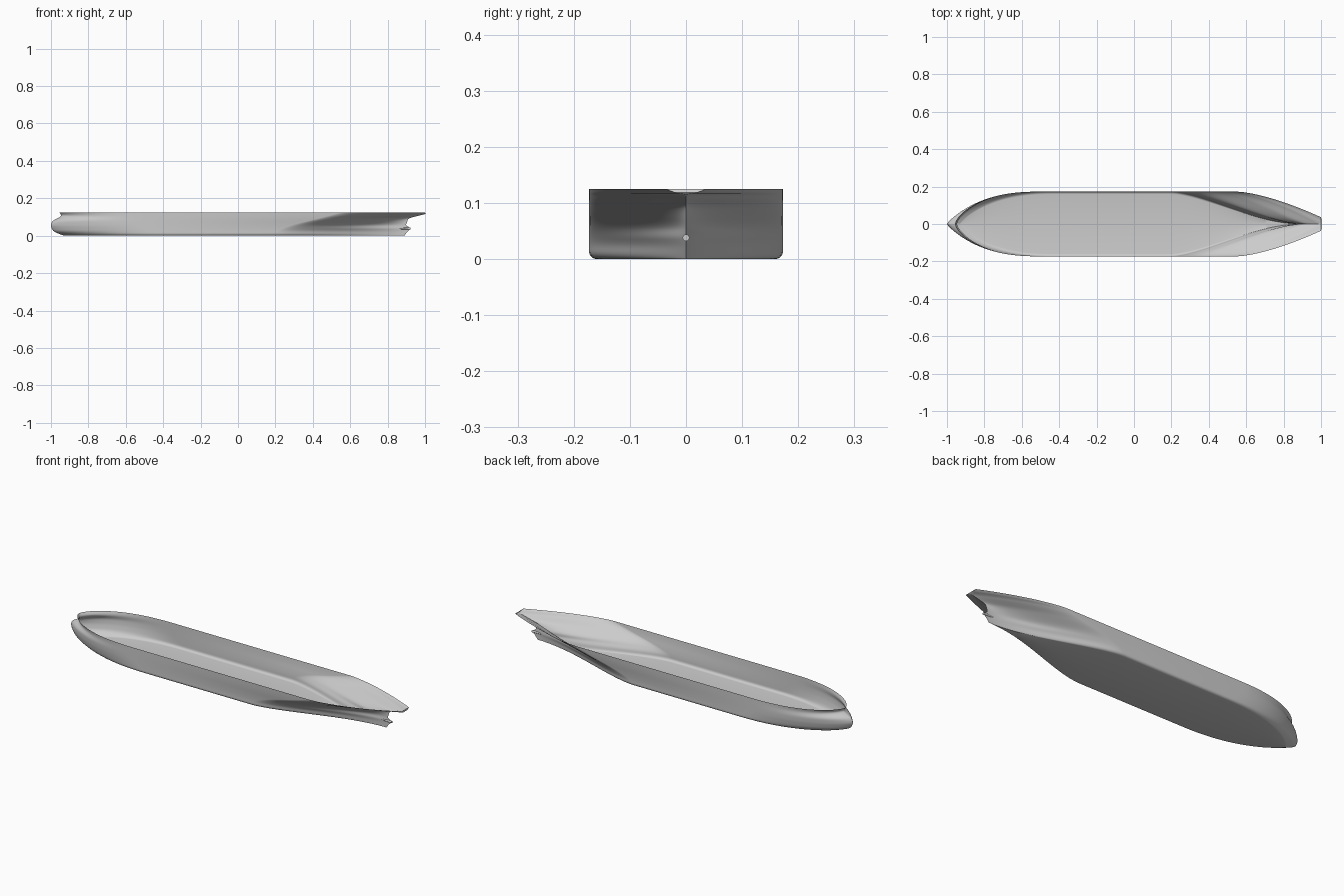
import bpy, bmesh, math

if "Cube" in bpy.data.objects:
    bpy.data.objects.remove(bpy.data.objects["Cube"], do_unlink=True)

HALF_BEAM, DEPTH, BILGE = 0.173, 0.125, 0.014
TRANSOM_LOW, TRANSOM_HALF = 0.115, 0.036

paint = bpy.data.materials.new("hull grey")
paint.use_nodes = True
GREY = (0.6, 0.6, 0.6, 1)
paint.diffuse_color = GREY
paint.node_tree.nodes["Principled BSDF"].inputs["Base Color"].default_value = GREY


def curve(points, z):
    """Smooth cubic through (z, value) points."""
    n = len(points)
    i = max(k for k in range(n - 1) if k == 0 or points[k][0] <= z)

    def slope(k):
        a, b = points[max(k - 1, 0)], points[min(k + 1, n - 1)]
        return (b[1] - a[1]) / (b[0] - a[0])
    (z0, v0), (z1, v1) = points[i], points[i + 1]
    h = z1 - z0
    t = (z - z0) / h
    return ((2 * t**3 - 3 * t**2 + 1) * v0 + (t**3 - 2 * t**2 + t) * h * slope(i)
            + (3 * t**2 - 2 * t**3) * v1 + (t**3 - t**2) * h * slope(i + 1))


# Profiles by height: stem with bulb, stern with propeller notch
stem = [(0, -0.93), (0.02, -0.98), (0.04, -0.996), (0.06, -1.0), (0.08, -0.988),
        (0.1, -0.952), (0.11, -0.946), (0.125, -0.955)]
sternpost = [(0, 0.89), (0.02, 0.905), (0.038, 0.922), (0.045, 0.915), (0.055, 0.9),
             (0.07, 0.903), (0.093, 0.916), (0.104, 0.955), (0.116, 1.0), (0.125, 1.0)]
# Where the parallel middle body begins and ends, and waterline fullness
fore_start = [(0, -0.42), (0.06, -0.5), (0.125, -0.5)]
fore_power = [(0, 0.8), (0.06, 0.85), (0.1, 0.7), (0.125, 0.65)]
aft_start = [(0, 0.2), (0.03, 0.22), (0.06, 0.3), (0.09, 0.42), (0.125, 0.55)]
aft_power = [(0, 1.9), (0.03, 1.9), (0.06, 1.7), (0.09, 1.25), (0.11, 1.0), (0.125, 1.0)]

levels = [BILGE * (1 - math.cos(k * math.pi / 10)) for k in range(6)]
levels += [BILGE + (TRANSOM_LOW - BILGE) * k / 24 for k in range(1, 25)]
levels += [TRANSOM_LOW + (DEPTH - TRANSOM_LOW) * k / 5 for k in range(1, 6)]
STEPS = 32


def waterline(z):
    """Half breadth points at one height, from bow to stern."""
    x_bow, x_fore = curve(stem, z), curve(fore_start, z)
    x_aft, x_end = curve(aft_start, z), curve(sternpost, z)
    p, q = curve(fore_power, z), curve(aft_power, z)
    k = max(0, 1 - z / BILGE)
    beam = HALF_BEAM - BILGE * (1 - math.sqrt(1 - k * k))
    end = TRANSOM_HALF * max(0, (z - TRANSOM_LOW) / (DEPTH - TRANSOM_LOW)) ** 0.6
    line = []
    for i in range(STEPS, -1, -1):
        t = math.sin(i / STEPS * math.pi / 2)
        line.append((x_fore + (x_bow - x_fore) * t, beam * max(0, 1 - t**2.4) ** p, z))
    for i in range(STEPS + 1):
        t = math.sin(i / STEPS * math.pi / 2) * 0.5 + i / STEPS * 0.5
        y = end + (beam - end) * max(0, 1 - t**1.5) ** q
        line.append((x_aft + (x_end - x_aft) * t, y, z))
    return line


# Open hull shell: bottom, side and transom of one half, then mirrored
bm = bmesh.new()
rows = [[bm.verts.new(co) for co in waterline(z)] for z in levels]
keel = [bm.verts.new((v.co.x, 0, 0)) for v in rows[0]]
rows.insert(0, keel)
for low, high in zip(rows, rows[1:]):
    for i in range(len(low) - 1):
        bm.faces.new((low[i], high[i], high[i + 1], low[i + 1]))
ends = [row[-1] for row in rows if row[-1].co.z > TRANSOM_LOW - 1e-6]
centre = [bm.verts.new((v.co.x, 0, v.co.z)) for v in ends]
for i in range(len(ends) - 1):
    bm.faces.new((ends[i], ends[i + 1], centre[i + 1], centre[i]))
other = bmesh.ops.duplicate(bm, geom=bm.verts[:] + bm.edges[:] + bm.faces[:])["geom"]
for v in other:
    if isinstance(v, bmesh.types.BMVert):
        v.co.y *= -1
bmesh.ops.reverse_faces(bm, faces=[f for f in other if isinstance(f, bmesh.types.BMFace)])
bmesh.ops.remove_doubles(bm, verts=bm.verts[:], dist=1e-5)
bmesh.ops.dissolve_degenerate(bm, edges=bm.edges[:], dist=1e-6)
bmesh.ops.recalc_face_normals(bm, faces=bm.faces[:])
low_face = min(bm.faces, key=lambda f: f.calc_center_median().z + abs(f.calc_center_median().x))
if low_face.normal.z > 0:
    bmesh.ops.reverse_faces(bm, faces=bm.faces[:])


def add_part(name, bm):
    mesh = bpy.data.meshes.new(name)
    bm.to_mesh(mesh)
    bm.free()
    obj = bpy.data.objects.new(name, mesh)
    bpy.context.collection.objects.link(obj)
    mesh.materials.append(paint)
    bpy.ops.object.select_all(action="DESELECT")
    obj.select_set(True)
    bpy.context.view_layer.objects.active = obj
    bpy.ops.object.shade_smooth_by_angle(angle=math.radians(40))
    return obj


add_part("hull", bm)

# Propeller shaft boss
bm = bmesh.new()
bmesh.ops.create_cone(bm, cap_ends=True, segments=20, radius1=0.004, radius2=0.006, depth=0.06)
boss = add_part("shaft_boss", bm)
boss.rotation_euler = (0, math.radians(90), 0)
boss.location = (0.893, 0, 0.038)
